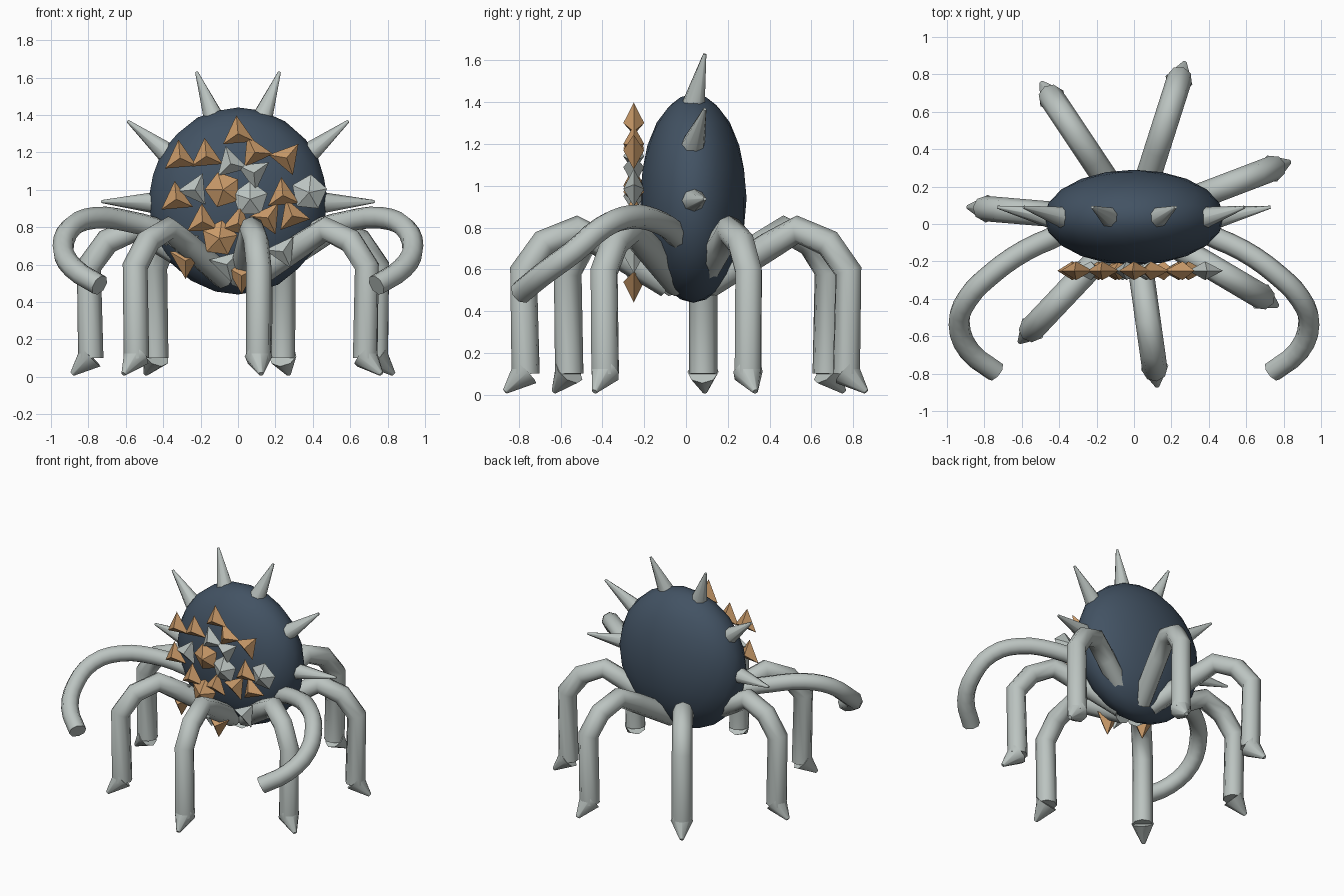
import bpy, bmesh, math
from mathutils import Vector, Matrix

default = bpy.data.objects.get("Cube")
if default:
    bpy.data.objects.remove(default, do_unlink=True)


def material(name, rgb):
    mat = bpy.data.materials.new(name)
    mat.use_nodes = True
    color = (*rgb, 1)
    mat.diffuse_color = color
    bsdf = next(n for n in mat.node_tree.nodes if n.type == 'BSDF_PRINCIPLED')
    bsdf.inputs["Base Color"].default_value = color
    return mat


slate = material("slate_blue", (0.055, 0.085, 0.125))
grey = material("pale_grey", (0.50, 0.55, 0.53))
bronze = material("bronze", (0.58, 0.32, 0.14))


def finish(obj, mat, smooth_angle=None):
    """Assign the material and the shading style."""
    mesh = obj.data
    mesh.materials.clear()
    mesh.materials.append(mat)
    for poly in mesh.polygons:
        poly.use_smooth = smooth_angle is not None
        poly.material_index = 0
    if smooth_angle:
        mesh.set_sharp_from_angle(angle=math.radians(smooth_angle))
    return obj


def from_bmesh(name, bm, mat, smooth_angle=None):
    bmesh.ops.recalc_face_normals(bm, faces=bm.faces)
    mesh = bpy.data.meshes.new(name)
    bm.to_mesh(mesh)
    bm.free()
    obj = bpy.data.objects.new(name, mesh)
    bpy.context.collection.objects.link(obj)
    return finish(obj, mat, smooth_angle)


def cone(name, base, tip, radius, tip_radius, sides=8):
    """Blunt cone running from base to tip."""
    base, tip = Vector(base), Vector(tip)
    axis = tip - base
    turn = axis.to_track_quat('Z', 'Y').to_matrix().to_4x4()
    bm = bmesh.new()
    bmesh.ops.create_cone(bm, cap_ends=True, segments=sides, radius1=radius,
                          radius2=tip_radius, depth=axis.length,
                          matrix=Matrix.Translation((base + tip) / 2) @ turn)
    return from_bmesh(name, bm, grey, 60)


def tube(name, points, radius, rounded):
    """Capped round tube along a path, turned into a mesh."""
    curve = bpy.data.curves.new(name, 'CURVE')
    curve.dimensions = '3D'
    curve.bevel_depth = radius
    curve.bevel_resolution = 2
    curve.resolution_u = 3
    curve.use_fill_caps = True
    spline = curve.splines.new('BEZIER' if rounded else 'POLY')
    knots = spline.bezier_points if rounded else spline.points
    knots.add(len(points) - 1)
    for knot, p in zip(knots, points):
        if rounded:
            knot.co = p
            knot.handle_left_type = knot.handle_right_type = 'AUTO'
        else:
            knot.co = (*p, 1)
    helper = bpy.data.objects.new(name + "_path", curve)
    bpy.context.collection.objects.link(helper)
    graph = bpy.context.evaluated_depsgraph_get()
    mesh = bpy.data.meshes.new_from_object(helper.evaluated_get(graph))
    bpy.data.objects.remove(helper, do_unlink=True)
    obj = bpy.data.objects.new(name, mesh)
    bpy.context.collection.objects.link(obj)
    return finish(obj, grey, 60)


# Flattened round body
bm = bmesh.new()
bmesh.ops.create_icosphere(bm, subdivisions=3, radius=1)
bmesh.ops.scale(bm, vec=(0.48, 0.255, 0.5), verts=bm.verts)
bmesh.ops.translate(bm, vec=(0, 0.035, 0.94), verts=bm.verts)
from_bmesh("body", bm, slate, 60)

# Seven arched legs, evenly fanned, each ending in an outward claw
LEG_PROFILE = [(0.1, 0.53), (0.25, 0.62), (0.4, 0.71), (0.545, 0.79),
               (0.7, 0.725), (0.8, 0.59), (0.79, 0.1)]
LEG_COUNT = 7
for i in range(LEG_COUNT):
    angle = math.radians(-82) + math.tau * i / LEG_COUNT

    def radial(r, z):
        return (r * math.cos(angle), 0.015 + r * math.sin(angle), z)

    tube(f"leg_{i + 1}", [radial(r, z) for r, z in LEG_PROFILE], 0.068, False)
    cone(f"claw_{i + 1}", radial(0.79, 0.11), radial(0.89, 0.015), 0.075, 0.013)

# Curled front arms and the crown of spikes, mirrored left and right
ARM_PATH = [(0.3, 0.02, 0.69), (0.39, -0.05, 0.77), (0.58, -0.14, 0.83),
            (0.765, -0.27, 0.85), (0.89, -0.4, 0.8), (0.935, -0.53, 0.69),
            (0.88, -0.68, 0.58), (0.74, -0.79, 0.49)]
SPIKES = [("upper", (0.12, 0.03, 1.36), (0.222, 0.09, 1.63)),
          ("middle", (0.36, 0.03, 1.18), (0.59, 0.09, 1.367)),
          ("lower", (0.42, 0.03, 0.93), (0.73, 0.09, 0.937))]
for side, s in (("left", 1), ("right", -1)):
    tube(f"{side}_arm", [(s * x, y, z) for x, y, z in ARM_PATH], 0.058, True)
    for level, base, tip in SPIKES:
        cone(f"{side}_{level}_spike", (s * base[0], *base[1:]),
             (s * tip[0], *tip[1:]), 0.062, 0.008)


def crystal(name, x, z, turn, sides, mat):
    """Flat-faced double pyramid facing forward."""
    bm = bmesh.new()
    radius = 0.098
    tips = [bm.verts.new((x, y, z)) for y in (-0.3, -0.2)]
    ring = []
    for k in range(sides):
        a = math.radians(turn) + math.tau * k / sides
        ring.append(bm.verts.new((x + radius * math.cos(a), -0.25,
                                  z + radius * math.sin(a))))
    for k in range(sides):
        for tip in tips:
            bm.faces.new((ring[k], ring[(k + 1) % sides], tip))
    from_bmesh(name, bm, mat)


# Crystals on the front: x, z, rotation
BRONZE_SHARDS = [(0, 1.3, 95), (-0.31, 1.17, 95), (-0.17, 1.18, 95),
                 (0.09, 1.2, 115), (0.26, 1.17, 50), (0.24, 0.97, 95),
                 (0.29, 0.86, 110), (-0.33, 0.95, 95), (-0.19, 0.83, 92),
                 (0.16, 0.85, 55), (0, 0.82, 80), (-0.28, 0.62, 30),
                 (0.02, 0.54, 30)]
GREY_SHARDS = [(-0.04, 1.14, 105), (0.085, 1.09, 35), (-0.23, 1, 65),
               (0.24, 0.67, 55), (-0.06, 0.6, 45), (-0.3, 0.72, 20)]
for i, (x, z, turn) in enumerate(BRONZE_SHARDS):
    crystal(f"bronze_shard_{i + 1}", x, z, turn, 3, bronze)
for i, (x, z, turn) in enumerate(GREY_SHARDS):
    crystal(f"grey_shard_{i + 1}", x, z, turn, 3, grey)
for name, x, z, turn, mat in (("upper_bronze", -0.08, 1, 35, bronze),
                              ("lower_bronze", -0.1, 0.74, 10, bronze),
                              ("middle_grey", 0.065, 0.95, 90, grey),
                              ("side_grey", 0.38, 0.985, 12, grey)):
    crystal(name + "_gem", x, z, turn, 5, mat)
